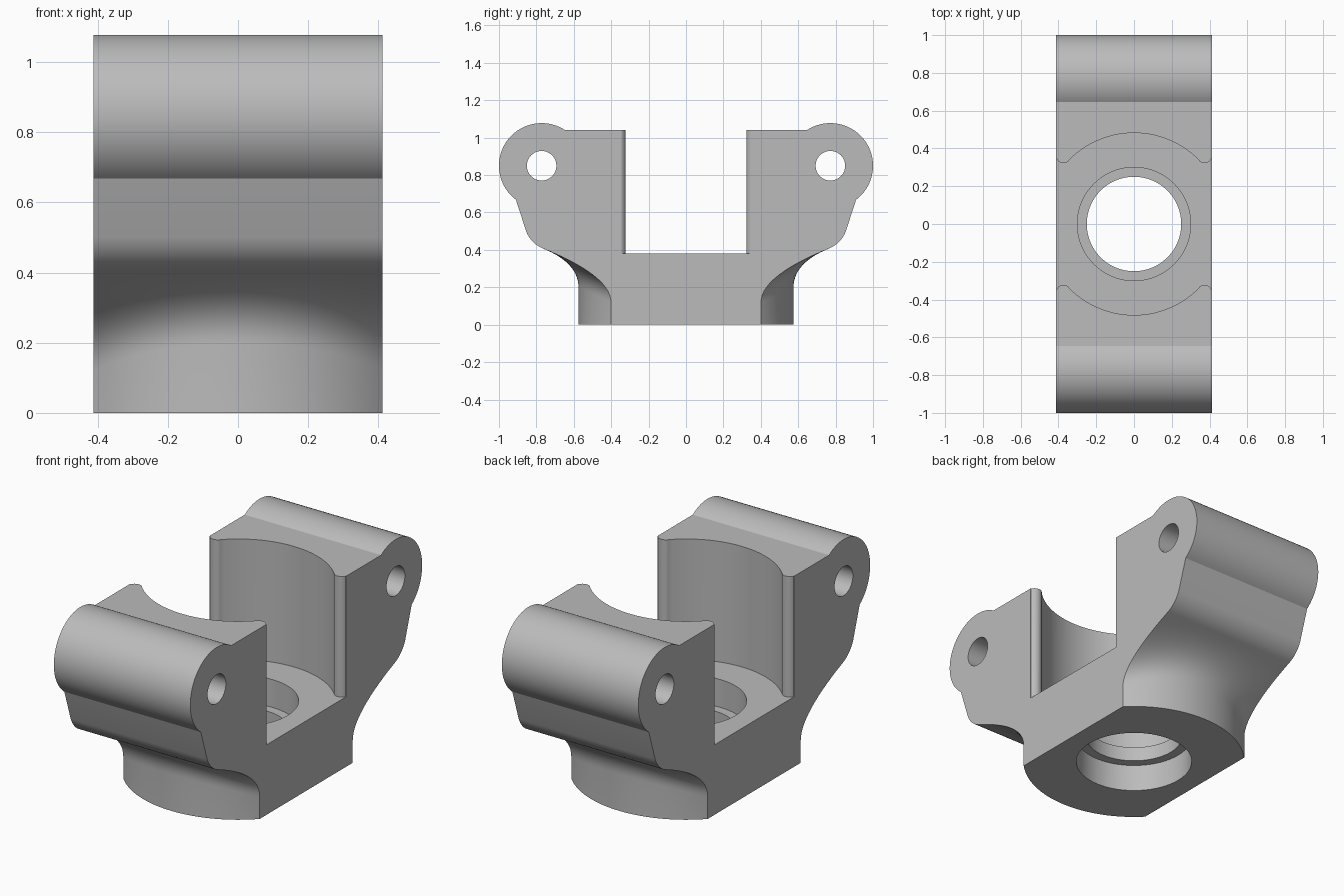
import bpy, bmesh, math
from math import sin, cos, radians, sqrt

if "Cube" in bpy.data.objects:
    bpy.data.objects.remove(bpy.data.objects["Cube"])

W = 0.412          # half width in x
R_BASE = 0.575     # round foot radius
PIN = (0.772, 0.85)

grey = bpy.data.materials.new("machined grey")
grey.diffuse_color = (0.5, 0.5, 0.5, 1)
grey.use_nodes = True
grey.node_tree.nodes["Principled BSDF"].inputs["Base Color"].default_value = grey.diffuse_color


def arc(cx, cy, r, a0, a1, n):
    return [(cx + r * cos(radians(a0 + (a1 - a0) * i / n)),
             cy + r * sin(radians(a0 + (a1 - a0) * i / n))) for i in range(n + 1)]


def loft(name, rings):
    """Solid through equal-length closed rings, capped at both ends."""
    bm = bmesh.new()
    rows = [[bm.verts.new(p) for p in ring] for ring in rings]
    for a, b in zip(rows, rows[1:]):
        for i in range(len(a)):
            j = (i + 1) % len(a)
            bm.faces.new((a[i], a[j], b[j], b[i]))
    bm.faces.new(rows[0][::-1])
    bm.faces.new(rows[-1])
    bmesh.ops.recalc_face_normals(bm, faces=bm.faces)
    me = bpy.data.meshes.new(name)
    bm.to_mesh(me)
    bm.free()
    ob = bpy.data.objects.new(name, me)
    bpy.context.collection.objects.link(ob)
    me.materials.append(grey)
    return ob


def section(x):
    """Outline in y-z at a given x: foot, blended flare, arm and pin boss."""
    y0 = sqrt(R_BASE ** 2 - x * x)
    z0 = 0.2 - (R_BASE - y0) / 0.175 * 0.08
    corner = arc(0.705, 0.556, 0.16, -68, -20.5, 10)
    ye, ze = corner[0]
    zc = ze - (ye - y0) * math.tan(radians(22))
    half = [(y0, 0)]
    for i in range(14):
        t = i / 14
        half.append(((1 - t * t) * y0 + t * t * ye,
                     (1 - t) ** 2 * z0 + 2 * t * (1 - t) * zc + t * t * ze))
    half += corner + arc(*PIN, 0.228, -53, 123.5, 36) + [(0.64, 1.04)]
    return [(x, y, z) for y, z in half] + [(x, -y, z) for y, z in reversed(half)]


# Main body
N = 40
body = loft("clevis_body", [section(-W + 2 * W * i / N) for i in range(N + 1)])

# Round saddle slot with rounded horns at the sides
tip = math.degrees(math.acos(0.342 / 0.482))
quarter = [(0.6, 0.343)] + arc(0.374, 0.361, 0.039, -25, -142, 10) \
    + arc(0, 0, 0.482, tip, 90, 24)
left = [(-x, y) for x, y in reversed(quarter[:-1])]
upper = quarter + left
outline = upper + [(-x, -y) for x, y in upper]
cutters = [loft("slot_cutter", [[(x, y, z) for x, y in outline] for z in (0.382, 1.3)])]


def disc(r, z0, z1):
    pts = arc(0, 0, r, 0, 360, 64)[:-1]
    return loft("bore_cutter", [[(x, y, z) for x, y in pts] for z in (z0, z1)])


# Stepped centre bore
cutters += [disc(0.25, -0.1, 0.6), disc(0.3, -0.1, 0.15), disc(0.3, 0.23, 0.6)]

# Pin holes through both bosses
for s in (1, -1):
    pts = arc(s * PIN[0], PIN[1], 0.079, 0, 360, 40)[:-1]
    cutters.append(loft("pin_cutter", [[(x, y, z) for y, z in pts] for x in (-0.6, 0.6)]))

bpy.context.view_layer.objects.active = body
body.select_set(True)
for c in cutters:
    m = body.modifiers.new("cut", "BOOLEAN")
    m.operation = "DIFFERENCE"
    m.solver = "EXACT"
    m.object = c
    bpy.ops.object.modifier_apply(modifier=m.name)
    bpy.data.objects.remove(c)

bpy.ops.object.select_all(action="DESELECT")
body.select_set(True)
bpy.ops.object.shade_smooth_by_angle(angle=radians(25))
